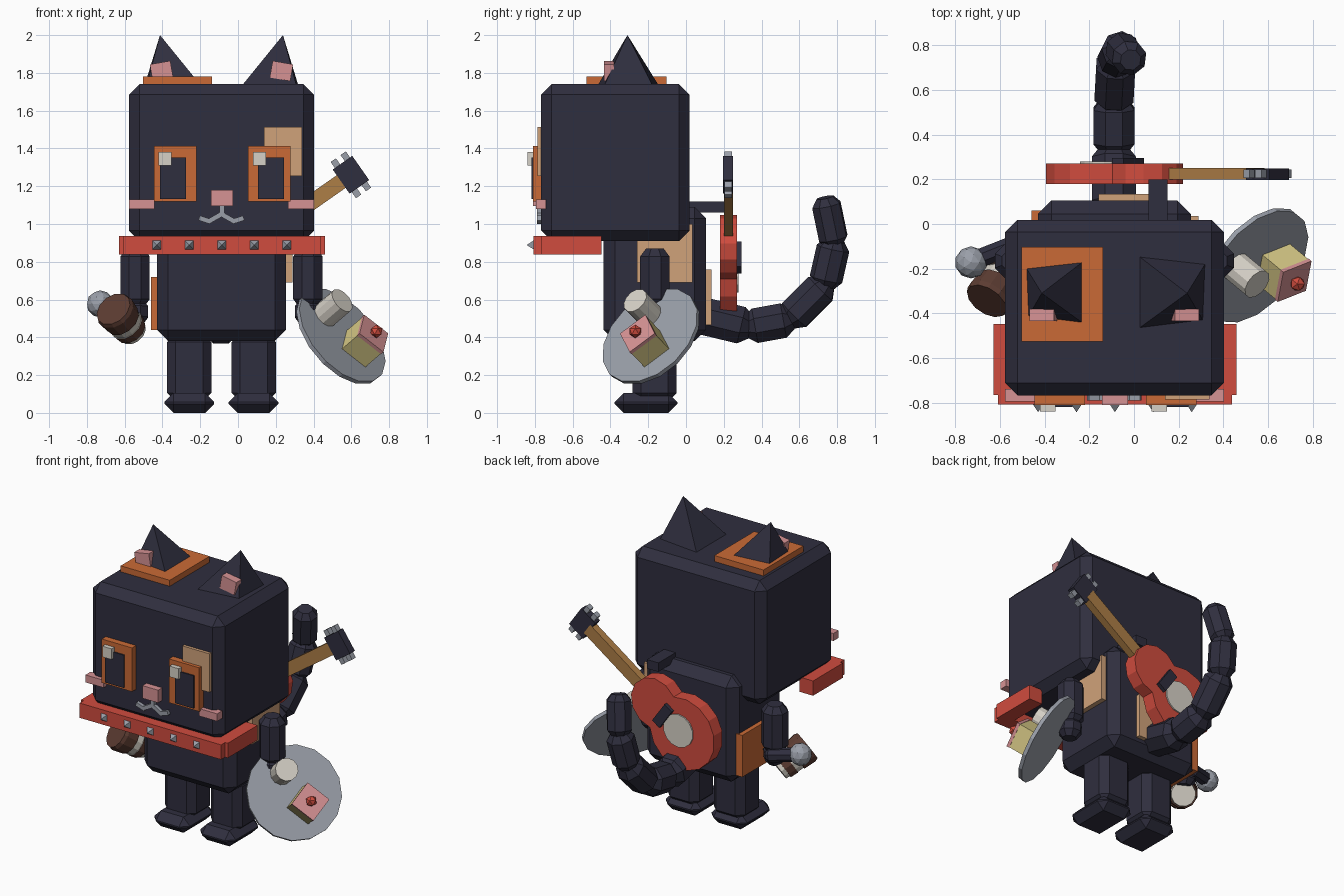
import bpy, bmesh, math
from mathutils import Matrix, Vector

if "Cube" in bpy.data.objects:
    bpy.data.objects.remove(bpy.data.objects["Cube"])

CX = -0.0875  # symmetry plane of the figure


def mat(name, r, g, b):
    def lin(c):
        c /= 255
        return c / 12.92 if c <= 0.04045 else ((c + 0.055) / 1.055) ** 2.4
    m = bpy.data.materials.new(name)
    m.diffuse_color = (lin(r), lin(g), lin(b), 1)
    m.use_nodes = True
    m.node_tree.nodes["Principled BSDF"].inputs["Base Color"].default_value = m.diffuse_color
    return m


FUR = mat("dark fur", 47, 46, 62)
RED = mat("red", 208, 76, 62)
ORANGE = mat("orange", 202, 106, 54)
TAN = mat("tan", 208, 162, 122)
PINK = mat("pink", 214, 146, 148)
WHITE = mat("off white", 214, 209, 199)
GREY = mat("steel grey", 154, 159, 169)
WOOD = mat("neck wood", 174, 126, 70)
BROWN = mat("dark brown", 92, 60, 50)
CREAM = mat("cream yellow", 218, 204, 136)


def finish(name, bm, mats):
    bmesh.ops.recalc_face_normals(bm, faces=bm.faces)
    me = bpy.data.meshes.new(name)
    bm.to_mesh(me)
    bm.free()
    for m in mats:
        me.materials.append(m)
    ob = bpy.data.objects.new(name, me)
    bpy.context.collection.objects.link(ob)
    return ob


def box(name, lo, hi, m, bevel=0, frame=None):
    """Box from corner lo to corner hi, optionally chamfered and placed in a local frame."""
    lo, hi = Vector(lo), Vector(hi)
    bm = bmesh.new()
    bmesh.ops.create_cube(bm, size=1, matrix=Matrix.Translation((lo + hi) / 2)
                          @ Matrix.Diagonal((*(hi - lo), 1)))
    if bevel:
        bmesh.ops.bevel(bm, geom=bm.edges[:], offset=bevel, segments=1,
                        affect='EDGES', profile=0.5)
    if frame:
        bm.transform(frame)
    return finish(name, bm, [m])


def lathe(name, p, q, profile, mats, n=8, bands=None):
    """Rings of (position along p-q, radius); bands gives a material per band."""
    p, q = Vector(p), Vector(q)
    d = q - p
    rot = d.to_track_quat('Z', 'Y')
    bm = bmesh.new()
    rings = []
    for t, r in profile:
        rings.append([bm.verts.new(p + d * t + rot @ Vector(
            (r * math.cos(2 * math.pi * (i + 0.5) / n), r * math.sin(2 * math.pi * (i + 0.5) / n), 0)))
            for i in range(n)])
    for k in range(len(rings) - 1):
        for i in range(n):
            j = (i + 1) % n
            f = bm.faces.new((rings[k][i], rings[k][j], rings[k + 1][j], rings[k + 1][i]))
            f.material_index = bands[k] if bands else 0
    bm.faces.new(rings[0]).material_index = bands[0] if bands else 0
    bm.faces.new(rings[-1]).material_index = bands[-1] if bands else 0
    return finish(name, bm, mats)


def capsule(name, p, q, r, m=FUR):
    e = 0.5 * r / (Vector(q) - Vector(p)).length
    return lathe(name, p, q, [(0, r * 0.6), (e, r), (1 - e, r), (1, r * 0.6)], [m])


def ball(name, c, r, m, sub=1):
    bm = bmesh.new()
    bmesh.ops.create_icosphere(bm, subdivisions=sub, radius=r, matrix=Matrix.Translation(c))
    return finish(name, bm, [m])


def pyramid(name, base, apex, m):
    bm = bmesh.new()
    vs = [bm.verts.new(v) for v in base]
    top = bm.verts.new(apex)
    bm.faces.new(vs)
    for i in range(len(vs)):
        bm.faces.new((vs[i], vs[(i + 1) % len(vs)], top))
    return finish(name, bm, [m])


# Head and body
box("head", (-0.577, -0.767, 0.91), (0.402, 0.019, 1.74), FUR, 0.055)
box("body", (-0.43, -0.436, 0.38), (0.255, 0.105, 1.09), FUR, 0.06)

# Fur patches
box("side_patch_right", (0.24, -0.26, 0.69), (0.288, 0.035, 1.0), TAN)
box("side_patch_left", (-0.46, -0.22, 0.44), (-0.41, 0.06, 0.72), ORANGE)
box("back_patch", (-0.16, 0.09, 0.465), (0.07, 0.135, 0.76), TAN)
box("ear_patch", (-0.503, -0.527, 1.72), (-0.138, -0.103, 1.78), ORANGE)
box("eye_patch", (0.138, -0.787, 1.254), (0.339, -0.75, 1.513), TAN)

# Ears, limbs and cheeks on both sides
for side, s in (("left", -1), ("right", 1)):
    def X(x):
        return CX + s * (x - CX)
    pyramid("ear_" + side, [(X(0.025), -0.147, 1.738), (X(0.318), -0.18, 1.738),
                            (X(0.308), -0.43, 1.738), (X(0.025), -0.465, 1.738)],
            (X(0.238), -0.31, 2.0), FUR)
    fr = Matrix.Translation((X(0.23), -0.41, 1.81)) @ Matrix.Rotation(math.radians(10 * s), 4, 'Y')
    box("inner_ear_" + side, (-0.055, -0.025, -0.045), (0.055, 0.03, 0.045), PINK, 0, fr)
    cx = X(0.334)
    box("cheek_" + side, (cx - 0.068, -0.795, 1.08), (cx + 0.068, -0.74, 1.13), PINK)
    lx = X(0.083)
    box("leg_" + side, (lx - 0.117, -0.283, 0.06), (lx + 0.117, -0.05, 0.42), FUR, 0.045)
    box("foot_" + side, (lx - 0.132, -0.378, 0.0), (lx + 0.132, -0.045, 0.105), FUR, 0.048)
    ax = X(0.37)
    capsule("arm_" + side, (ax, -0.165, 0.87), (ax, -0.165, 0.56), 0.084)
    capsule("hand_" + side, (ax, -0.165, 0.6), (ax, -0.175, 0.47), 0.075)

# Eyes: frame, pupil, highlight
for side, ex in (("left", -0.333), ("right", 0.166)):
    box("eye_frame_" + side, (ex - 0.112, -0.81, 1.118), (ex + 0.113, -0.75, 1.412), ORANGE)
    px = ex + (-0.011 if ex < 0 else 0.008)
    box("pupil_" + side, (px - 0.069, -0.819, 1.132), (px + 0.069, -0.77, 1.352), FUR)
    hx = ex - 0.053
    box("eye_highlight_" + side, (hx - 0.034, -0.84, 1.31), (hx + 0.034, -0.78, 1.382), WHITE)

# Nose and mouth
box("nose", (-0.143, -0.81, 1.095), (-0.026, -0.74, 1.18), PINK)
box("mouth_stem", (-0.098, -0.79, 1.045), (-0.072, -0.75, 1.1), GREY)
for s in (-1, 1):
    for i, (x0, z0, x1, z1) in enumerate(((0.0, 1.052, 0.062, 1.017), (0.055, 1.012, 0.118, 1.032))):
        v = Vector((s * (x1 - x0), 0, z1 - z0))
        fr = (Matrix.Translation((CX + s * (x0 + x1) / 2, -0.77, (z0 + z1) / 2))
              @ Matrix.Rotation(-math.atan2(v.z, v.x), 4, 'Y'))
        h = v.length / 2
        box("mouth_curve", (-h, -0.02, -0.013), (h, 0.02, 0.013), GREY, 0, fr)

# Collar with studs
box("collar_front", (-0.61, -0.808, 0.838), (0.44, -0.71, 0.937), RED)
box("collar_left", (-0.63, -0.765, 0.838), (-0.53, -0.448, 0.937), RED)
box("collar_right", (0.36, -0.765, 0.838), (0.46, -0.448, 0.937), RED)
for i in range(5):
    x = CX + 0.002 + (i - 2) * 0.172
    pyramid("collar_stud", [(x + a * 0.025, -0.805, 0.889 + b * 0.025)
                            for a, b in ((-1, -1), (1, -1), (1, 1), (-1, 1))],
            (x, -0.843, 0.889), GREY)

# Tail
path = [(-0.09, 0.06, 0.52), (-0.09, 0.33, 0.455), (-0.09, 0.55, 0.495),
        (-0.08, 0.735, 0.68), (-0.055, 0.785, 0.9), (-0.015, 0.735, 1.14)]
for i in range(5):
    a, b = Vector(path[i]), Vector(path[i + 1])
    e = (b - a).normalized() * 0.015
    capsule("tail_segment", a - e, b + (e if i < 4 else e * 0), (0.107, 0.1, 0.095, 0.088, 0.08)[i])

# Guitar on the back, built along its own axis
G = Matrix.Translation((-0.16, 0.225, 0.73)) @ Matrix.Rotation(math.radians(-35), 4, 'Y')
R1, R2, D = 0.24, 0.17, 0.257
a1 = math.acos((D * D + R1 * R1 - R2 * R2) / (2 * D * R1))
a2 = math.pi - math.acos((D * D + R2 * R2 - R1 * R1) / (2 * D * R2))
outline = [(R1 * math.cos(t), R1 * math.sin(t))
           for t in (a1 + (2 * math.pi - 2 * a1) * i / 12 for i in range(13))]
outline += [(D + R2 * math.cos(t), R2 * math.sin(t))
            for t in (-a2 + 2 * a2 * i / 8 for i in range(1, 8))]
bm = bmesh.new()
face = bm.faces.new([bm.verts.new((x, -0.045, z)) for x, z in outline])
ext = bmesh.ops.extrude_face_region(bm, geom=[face])
bmesh.ops.translate(bm, vec=(0, 0.09, 0), verts=[v for v in ext["geom"] if isinstance(v, bmesh.types.BMVert)])
bm.transform(G)
finish("guitar_body", bm, [RED])
lathe("sound_hole", G @ Vector((0.03, 0.03, 0)), G @ Vector((0.03, 0.054, 0)),
      [(0, 0.11), (1, 0.11)], [WHITE], 14)
box("guitar_bridge", (0.13, 0.03, -0.08), (0.195, 0.07, 0.08), FUR, 0, G)
box("guitar_neck", (0.3, -0.025, -0.041), (0.88, 0.025, 0.041), WOOD, 0, G)
box("guitar_headstock", (0.862, -0.028, -0.078), (0.988, 0.024, 0.078), FUR, 0, G)
for x in (0.893, 0.957):
    for s in (-1, 1):
        box("tuning_peg", (x - 0.017, -0.02, s * 0.095 - 0.022), (x + 0.017, 0.018, s * 0.095 + 0.022), GREY, 0, G)
box("guitar_strap", (0.065, -0.02, 1.06), (0.15, 0.2, 1.12), FUR)

# Tray with marshmallow and cake
N = Vector((0.64, -0.53, 0.55)).normalized()
C = Vector((0.545, -0.185, 0.405))
lathe("tray", C - N * 0.012, C + N * 0.012, [(0, 0.298), (1, 0.298)], [GREY], 16)
M = C + Vector((-0.035, -0.05, 0.155)) - N * 0.09
lathe("marshmallow", M, M + N * 0.155, [(0, 0.072), (1, 0.072)], [WHITE], 12)
E1 = Vector((0.15, 0.79, 0.59))
E1 = (E1 - N * E1.dot(N)).normalized()
E2 = N.cross(E1)
K = C + Vector((0.075, 0.01, -0.07))
F = Matrix.Translation(K) @ Matrix((E1, E2, N)).transposed().to_4x4()
box("cake", (-0.082, -0.082, 0.0), (0.082, 0.082, 0.135), CREAM, 0, F)
box("cake_icing", (-0.084, -0.084, 0.135), (0.084, 0.084, 0.155), PINK, 0, F)
ball("cherry", K + N * 0.175, 0.036, RED)

# Paper cup with bands
lathe("cup", (-0.66, -0.345, 0.55), (-0.555, -0.19, 0.425),
      [(0, 0.1), (0.1, 0.108), (0.45, 0.1), (0.45, 0.092), (0.65, 0.09), (0.65, 0.094),
       (0.88, 0.088), (0.88, 0.08), (1, 0.076)],
      [BROWN, WHITE], 12, [0, 0, 0, 1, 1, 0, 0, 1])

# Microphone
capsule("microphone_handle", (-0.72, -0.165, 0.575), (-0.53, -0.09, 0.55), 0.045)
ball("microphone_head", (-0.73, -0.172, 0.577), 0.072, GREY, 2)
